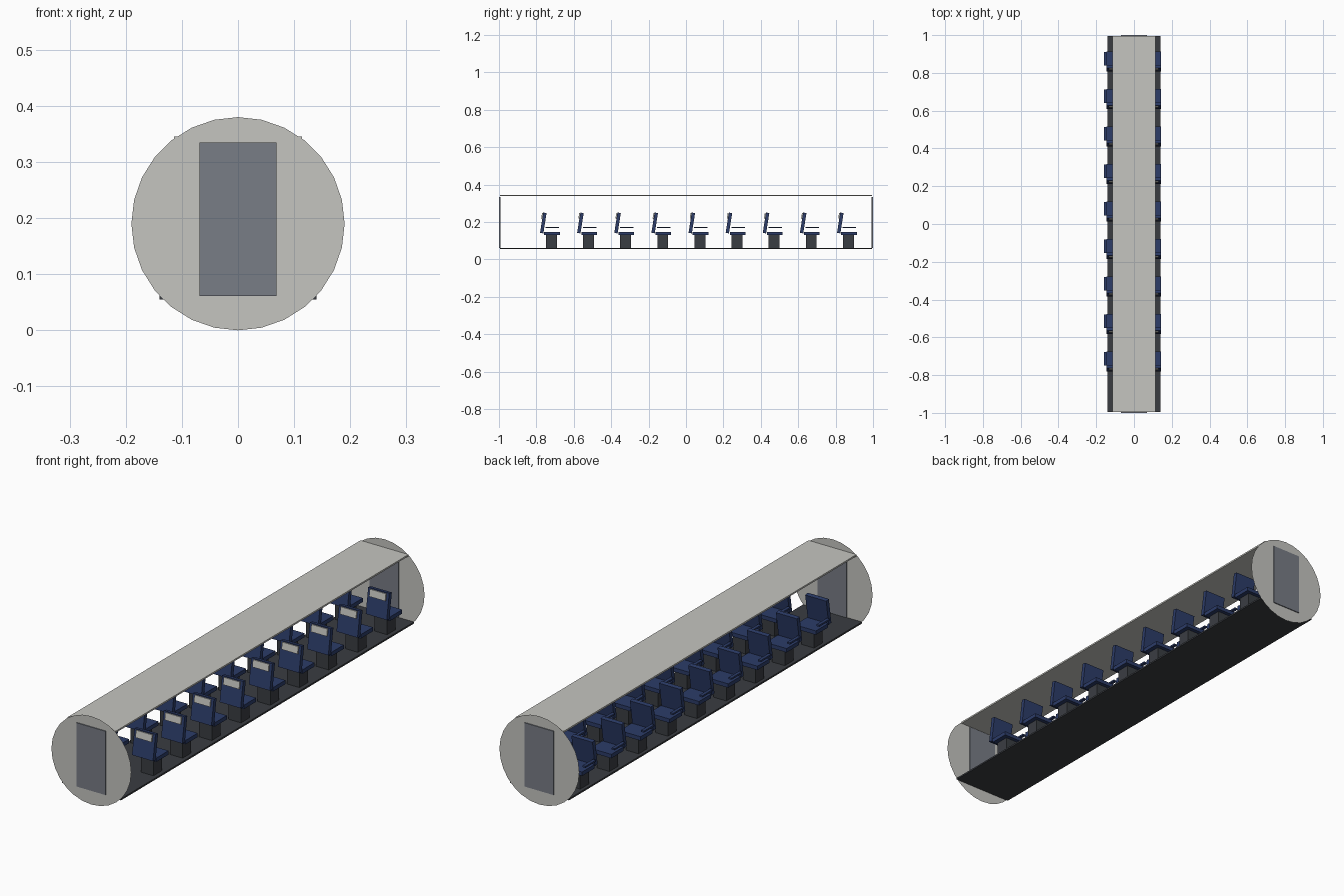
import bpy, bmesh, math
from mathutils import Matrix, Vector

cube = bpy.data.objects.get("Cube")
if cube:
    bpy.data.objects.remove(cube, do_unlink=True)


def material(name, rgb):
    m = bpy.data.materials.new(name)
    m.use_nodes = True
    m.diffuse_color = (*rgb, 1)
    m.node_tree.nodes["Principled BSDF"].inputs["Base Color"].default_value = (*rgb, 1)
    return m


PANEL = material("warm_light_grey", (0.56, 0.56, 0.53))
DOOR = material("door_grey", (0.19, 0.205, 0.24))
FLOOR = material("floor_charcoal", (0.042, 0.046, 0.053))
BASE = material("pedestal_charcoal", (0.042, 0.047, 0.055))
BLUE = material("seat_navy", (0.025, 0.045, 0.14))


def add_object(name, mesh, location=(0, 0, 0)):
    obj = bpy.data.objects.new(name, mesh)
    obj.location = location
    bpy.context.collection.objects.link(obj)
    return obj


def box_mesh(name, low, high, mat, tilt=0):
    """Box between two corners, tilted about its own centre."""
    low, high = Vector(low), Vector(high)
    bm = bmesh.new()
    bmesh.ops.create_cube(bm, size=1)
    bm.transform(Matrix.Translation((low + high) / 2)
                 @ Matrix.Rotation(tilt, 4, 'X')
                 @ Matrix.Diagonal((*(high - low), 1)))
    mesh = bpy.data.meshes.new(name)
    bm.to_mesh(mesh)
    bm.free()
    mesh.materials.append(mat)
    return mesh


# Floor and ceiling panels
add_object("floor", box_mesh("floor", (-0.14, -0.995, 0.055), (0.14, 0.995, 0.062), FLOOR))
add_object("ceiling", box_mesh("ceiling", (-0.114, -0.995, 0.338), (0.114, 0.995, 0.345), PANEL))

# Round end walls, each with a thin door
for end, side in (("front", -1), ("back", 1)):
    bm = bmesh.new()
    bmesh.ops.create_circle(bm, cap_ends=True, segments=28, radius=0.19,
                            matrix=Matrix.Rotation(math.pi / 2, 4, 'X'))
    wall = bpy.data.meshes.new(end + "_wall")
    bm.to_mesh(wall)
    bm.free()
    wall.materials.append(PANEL)
    add_object(end + "_wall", wall, (0, side * 0.996, 0.19))
    door = box_mesh(end + "_door", (-0.069, -0.004, 0.061), (0.069, 0.004, 0.335), DOOR)
    add_object(end + "_door", door, (0, side * 0.996, 0))

# Seat parts, measured from the pedestal centre
LEAN = math.radians(-9)
seat_parts = [
    box_mesh("seat_pedestal", (-0.03, -0.029, 0.06), (0.03, 0.029, 0.132), BASE),
    box_mesh("seat_cushion", (-0.05, -0.038, 0.13), (0.05, 0.045, 0.147), BLUE),
    box_mesh("seat_back", (-0.05, -0.052, 0.14), (0.05, -0.034, 0.25), BLUE, LEAN),
    box_mesh("headrest_cover", (-0.038, -0.052, 0.217), (0.038, -0.041, 0.247), PANEL, LEAN),
    box_mesh("armrest", (-0.064, -0.03, 0.167), (-0.05, 0.042, 0.174), BLUE),
]

# Nine rows, one seat each side of the aisle
for row in range(9):
    for side, x in (("left", 0.092), ("right", -0.095)):
        for mesh in seat_parts:
            add_object(f"{side}_{mesh.name}_{row + 1}", mesh, (x, -0.72 + row * 0.1985, 0))
